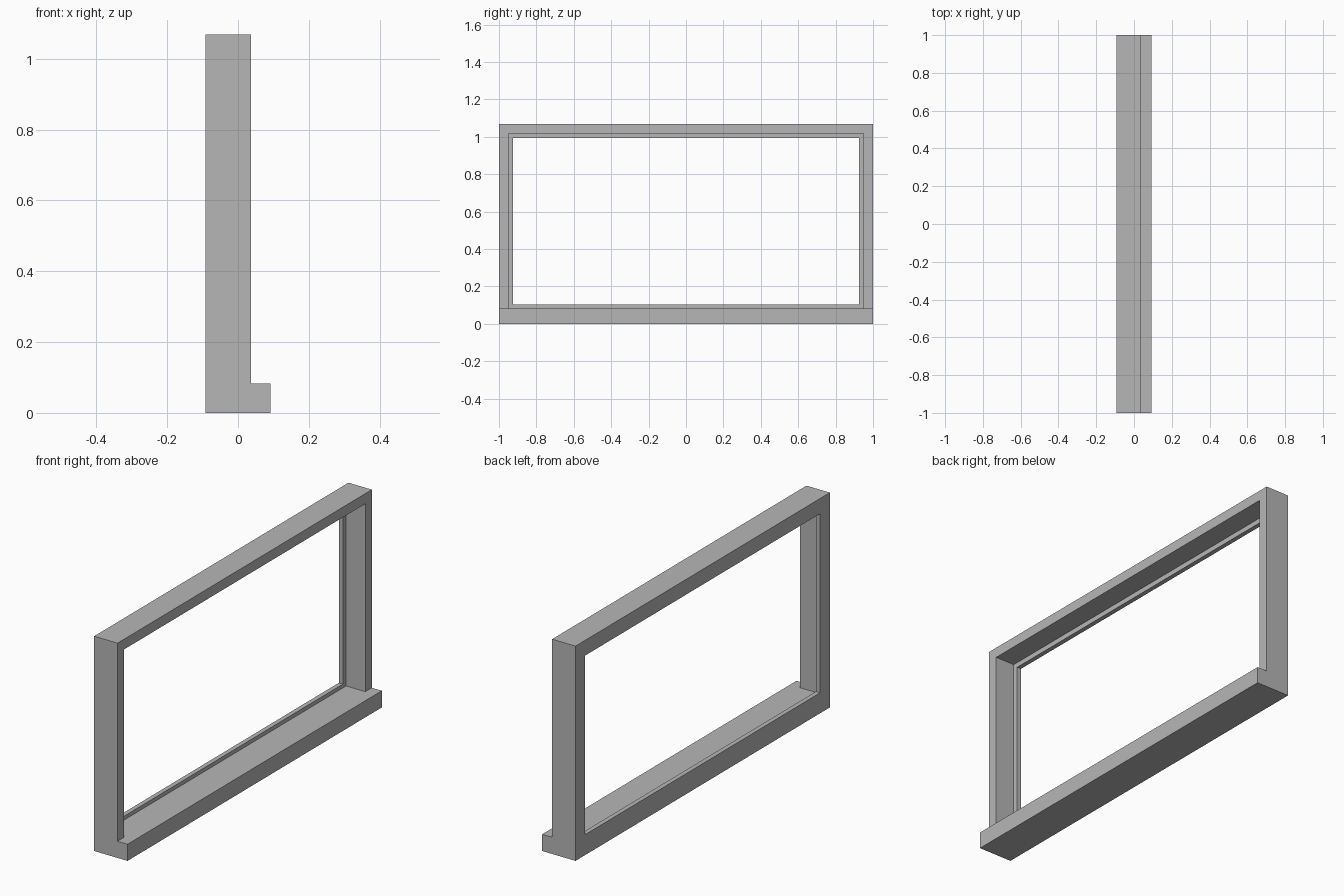
import bpy
import bmesh

cube = bpy.data.objects.get("Cube")
if cube:
    bpy.data.objects.remove(cube, do_unlink=True)

# Main dimensions
HALF_W, HEIGHT = 1.0, 1.069
BACK, FRONT, NOSE = -0.092, 0.037, 0.092
STOP_FRONT = BACK + 0.023      # thickness of the glazing stop
SILL_TOP, STOP_TOP = 0.083, 0.102
REVEAL, STOP = 0.051, 0.076    # border widths of jambs and head

grey = bpy.data.materials.new("plain_grey")
grey.use_nodes = True
colour = (0.47, 0.47, 0.47, 1.0)
grey.diffuse_color = colour
grey.node_tree.nodes["Principled BSDF"].inputs["Base Color"].default_value = colour


def finish(name, bm):
    bmesh.ops.recalc_face_normals(bm, faces=bm.faces)
    mesh = bpy.data.meshes.new(name)
    bm.to_mesh(mesh)
    bm.free()
    mesh.materials.append(grey)
    obj = bpy.data.objects.new(name, mesh)
    bpy.context.collection.objects.link(obj)
    return obj


# Window frame: stepped profile swept around a rectangle
# (x position, inset at the sides and top, height of the bottom edge)
profile = [
    (BACK, 0.0, 0.0),
    (BACK, STOP, STOP_TOP),
    (STOP_FRONT, STOP, STOP_TOP),
    (STOP_FRONT, REVEAL, SILL_TOP),
    (FRONT, REVEAL, SILL_TOP),
    (FRONT, 0.0, 0.0),
]
bm = bmesh.new()
rings = []
for x, inset, bottom in profile:
    w, top = HALF_W - inset, HEIGHT - inset
    rings.append([bm.verts.new((x, y, z)) for y, z in
                  ((-w, bottom), (w, bottom), (w, top), (-w, top))])
for i, ring in enumerate(rings):
    following = rings[(i + 1) % len(rings)]
    for j in range(4):
        k = (j + 1) % 4
        bm.faces.new((ring[j], ring[k], following[k], following[j]))
finish("window_frame", bm)

# Projecting sill along the lower front edge
bm = bmesh.new()
bmesh.ops.create_cube(bm, size=1.0)
bmesh.ops.scale(bm, vec=(NOSE - FRONT, 2 * HALF_W, SILL_TOP), verts=bm.verts)
bmesh.ops.translate(bm, vec=((NOSE + FRONT) / 2, 0, SILL_TOP / 2), verts=bm.verts)
finish("projecting_sill", bm)
